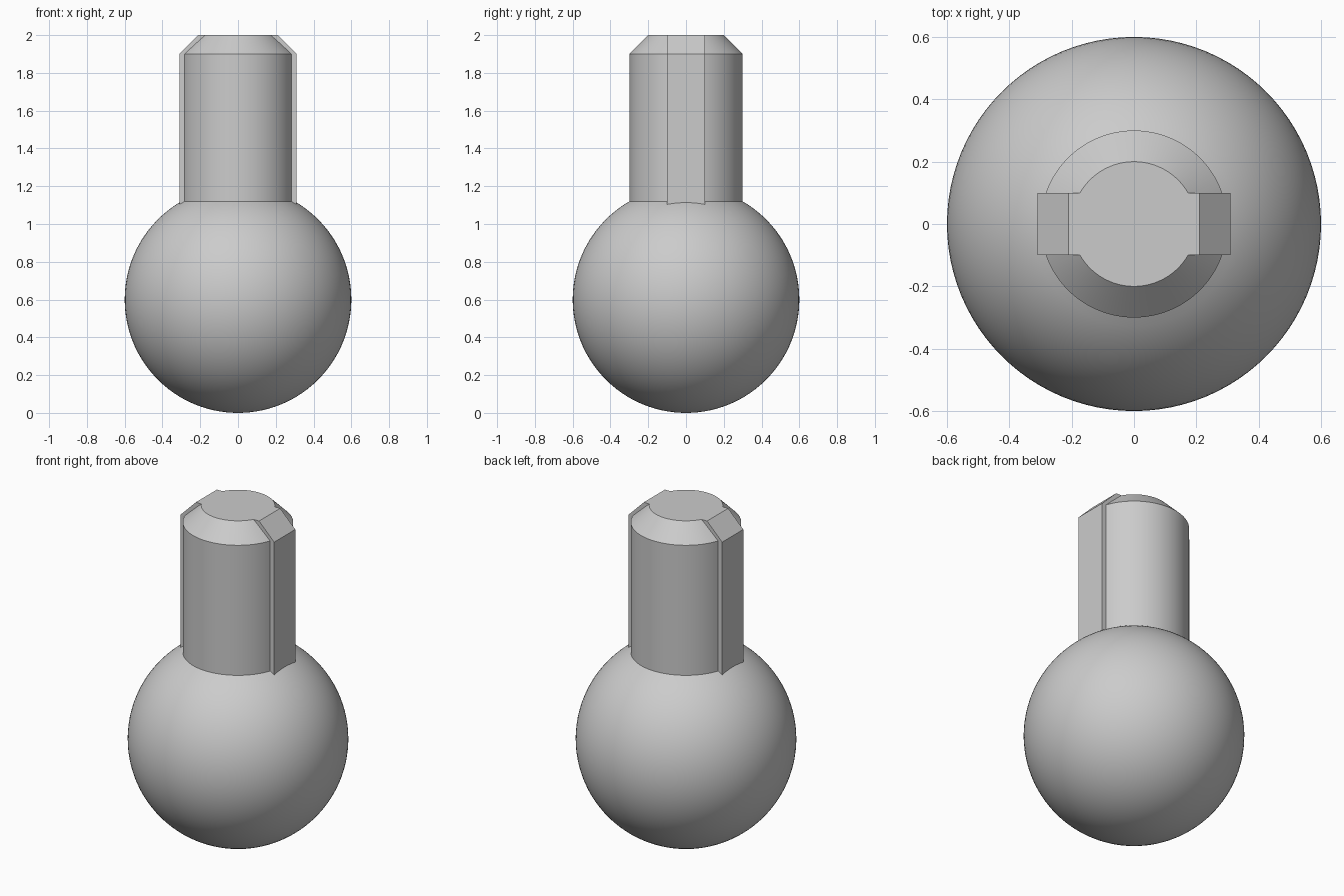
import bpy, bmesh, math

if "Cube" in bpy.data.objects:
    bpy.data.objects.remove(bpy.data.objects["Cube"])

STEPS = 96
R, SHAFT, TOP, BEVEL = 0.6, 0.3, 2.0, 0.1

grey = bpy.data.materials.new("plain grey")
grey.diffuse_color = (0.6, 0.6, 0.6, 1)
grey.use_nodes = True
grey.node_tree.nodes["Principled BSDF"].inputs["Base Color"].default_value = grey.diffuse_color


def make_object(name, bm):
    bmesh.ops.recalc_face_normals(bm, faces=bm.faces[:])
    mesh = bpy.data.meshes.new(name)
    bm.to_mesh(mesh)
    bm.free()
    mesh.materials.append(grey)
    obj = bpy.data.objects.new(name, mesh)
    bpy.context.collection.objects.link(obj)
    return obj


# Ball and bevelled round shaft, turned from one profile
a_end = math.pi - math.asin(SHAFT / R)
profile = [(R * math.sin(a_end * i / 48), R - R * math.cos(a_end * i / 48)) for i in range(49)]
profile += [(SHAFT, TOP - BEVEL), (SHAFT - BEVEL, TOP), (0, TOP)]
bm = bmesh.new()
verts = [bm.verts.new((r, 0, z)) for r, z in profile]
edges = [bm.edges.new(pair) for pair in zip(verts, verts[1:])]
bmesh.ops.spin(bm, geom=verts + edges, cent=(0, 0, 0), axis=(0, 0, 1),
               angle=2 * math.pi, steps=STEPS)
bmesh.ops.remove_doubles(bm, verts=bm.verts[:], dist=1e-5)
body = make_object("ball_shaft", bm)

# Key ridges on both sides: one bevelled bar through the shaft
KX, KY = 0.31, 0.1
outline = [(-KX, 0.9), (KX, 0.9), (KX, TOP - BEVEL), (KX - BEVEL, TOP),
           (BEVEL - KX, TOP), (-KX, TOP - BEVEL)]
bm = bmesh.new()
face = bm.faces.new([bm.verts.new((x, -KY, z)) for x, z in outline])
ext = bmesh.ops.extrude_face_region(bm, geom=[face])
bmesh.ops.translate(bm, vec=(0, 2 * KY, 0),
                    verts=[v for v in ext["geom"] if isinstance(v, bmesh.types.BMVert)])
key = make_object("key_bar", bm)

# Join the bar into the shaft
mod = body.modifiers.new("join key", 'BOOLEAN')
mod.operation = 'UNION'
mod.solver = 'EXACT'
mod.object = key
bpy.context.view_layer.objects.active = body
body.select_set(True)
bpy.ops.object.modifier_apply(modifier=mod.name)
bpy.data.objects.remove(key)
bpy.ops.object.shade_smooth_by_angle(angle=math.radians(30))
